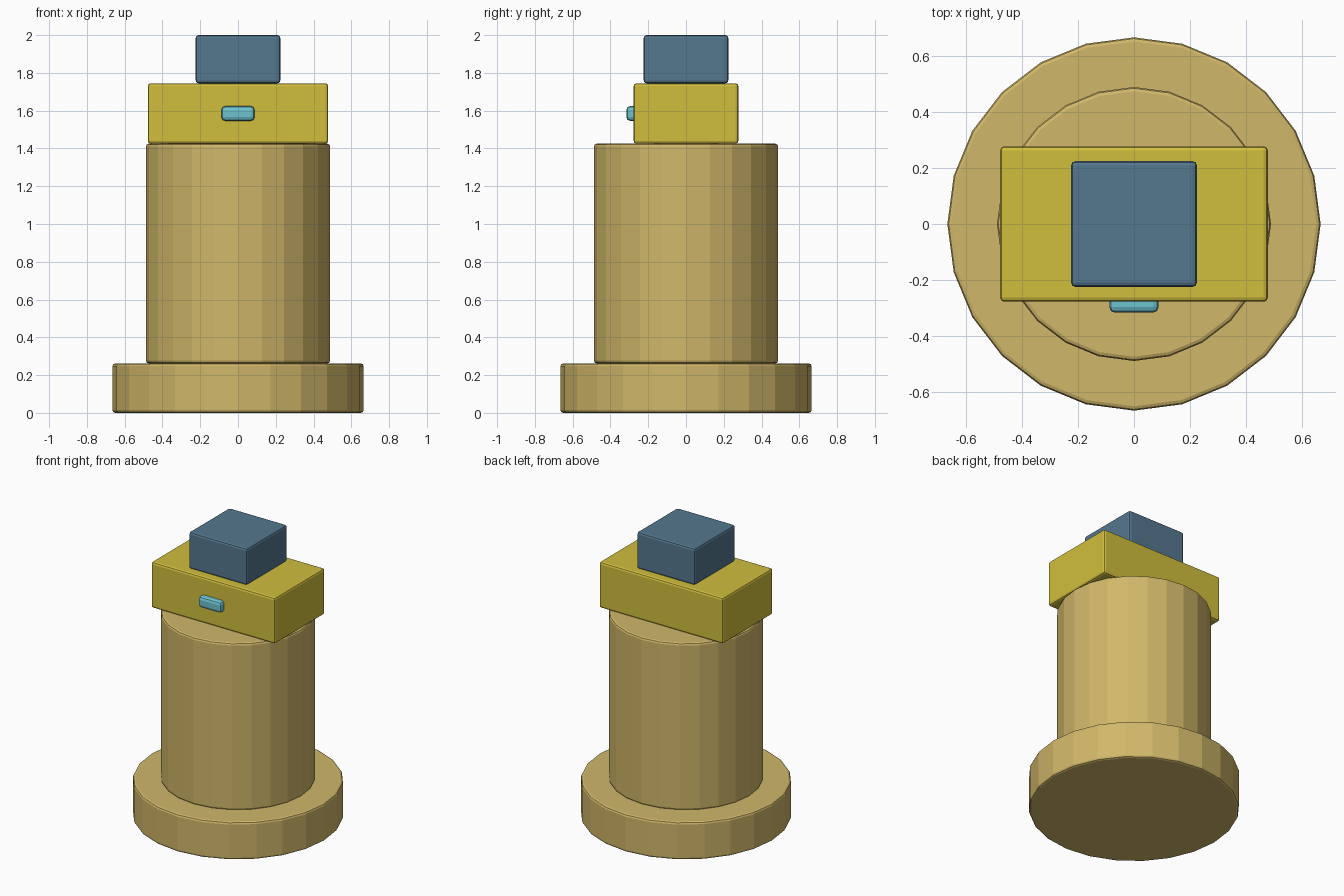
import bpy
import math

if "Cube" in bpy.data.objects:
    bpy.data.objects.remove(bpy.data.objects["Cube"])


def srgb(r, g, b):
    conv = lambda c: c / 12.92 if c <= 0.04045 else ((c + 0.055) / 1.055) ** 2.4
    return (conv(r / 255), conv(g / 255), conv(b / 255), 1.0)


def material(name, rgb):
    mat = bpy.data.materials.new(name)
    mat.diffuse_color = srgb(*rgb)
    mat.use_nodes = True
    mat.node_tree.nodes["Principled BSDF"].inputs["Base Color"].default_value = mat.diffuse_color
    return mat


tan = material("tan", (208, 183, 105))
yellow = material("yellow", (208, 190, 61))
blue = material("slate blue", (85, 119, 142))
teal = material("light teal", (110, 194, 208))


def finish(obj, name, mat, bevel):
    obj.name = name
    obj.data.materials.append(mat)
    mod = obj.modifiers.new("edge_bevel", "BEVEL")
    mod.width = bevel
    mod.segments = 2
    mod.limit_method = "ANGLE"
    mod.angle_limit = math.radians(40)


def disc(name, radius, z0, z1, mat, bevel=0.015):
    bpy.ops.mesh.primitive_cylinder_add(vertices=24, radius=radius, depth=z1 - z0,
                                        location=(0, 0, (z0 + z1) / 2))
    finish(bpy.context.object, name, mat, bevel)


def box(name, half_x, y0, y1, z0, z1, mat, bevel=0.015):
    bpy.ops.mesh.primitive_cube_add(size=1, location=(0, (y0 + y1) / 2, (z0 + z1) / 2))
    obj = bpy.context.object
    obj.scale = (2 * half_x, y1 - y0, z1 - z0)
    bpy.ops.object.transform_apply(location=False, rotation=False, scale=True)
    finish(obj, name, mat, bevel)


# Round foot and column
disc("base", 0.665, 0.0, 0.262, tan)
disc("column", 0.488, 0.262, 1.425, tan)

# Head block, cap block and small front window
box("head_block", 0.477, -0.277, 0.277, 1.425, 1.745, yellow)
box("top_block", 0.224, -0.224, 0.224, 1.745, 2.0, blue)
box("front_window", 0.088, -0.316, -0.24, 1.546, 1.624, teal, 0.02)
